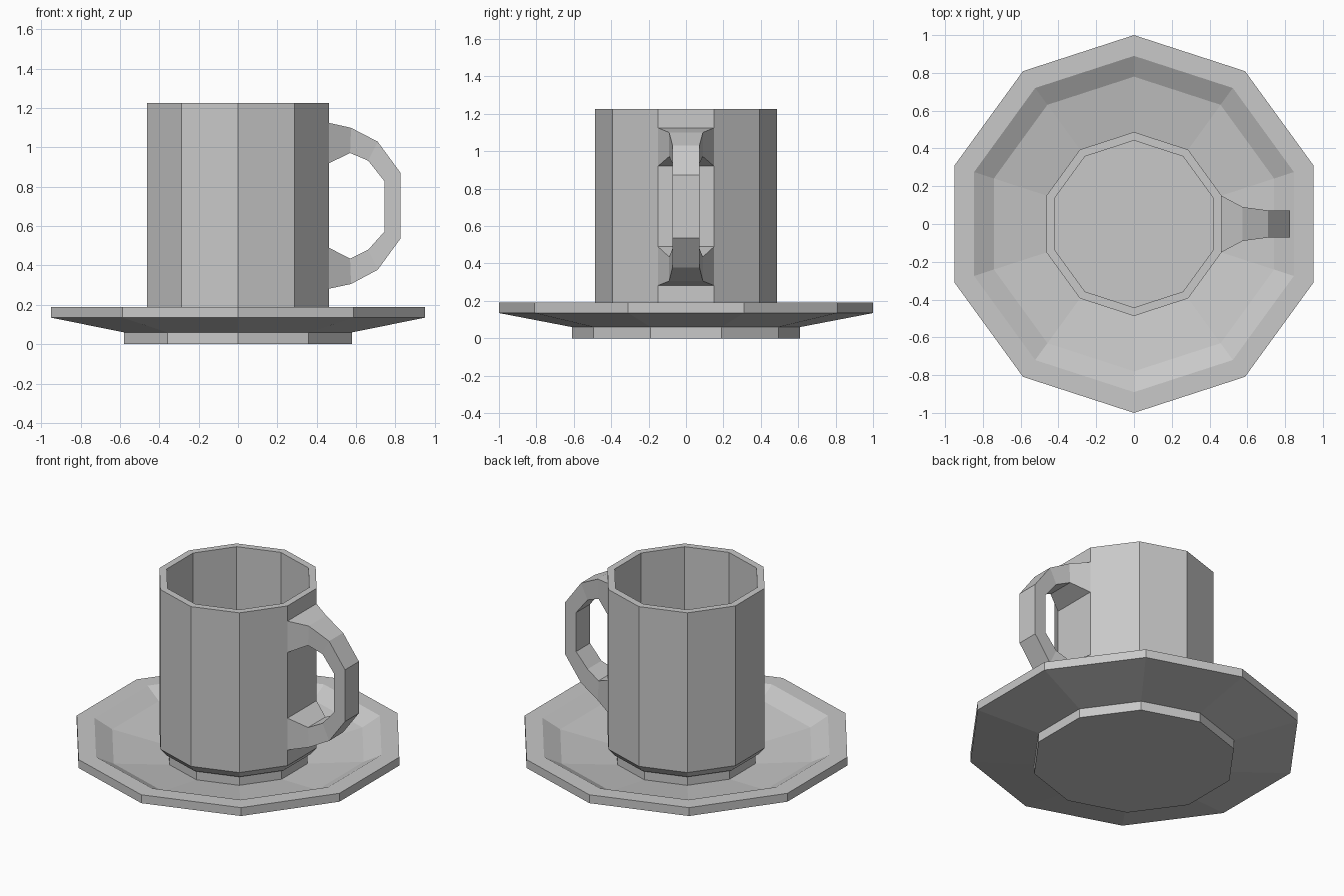
import bpy
import bmesh
from math import cos, sin, pi

SIDES = 10

cube = bpy.data.objects.get("Cube")
if cube:
    bpy.data.objects.remove(cube, do_unlink=True)

# One plain ceramic colour
COLOUR = (0.58, 0.58, 0.58, 1)
ceramic = bpy.data.materials.new("grey ceramic")
ceramic.use_nodes = True
ceramic.diffuse_color = COLOUR
ceramic.node_tree.nodes["Principled BSDF"].inputs["Base Color"].default_value = COLOUR


def finish(name, bm):
    """Turn a bmesh into a flat-shaded object."""
    bmesh.ops.recalc_face_normals(bm, faces=bm.faces)
    mesh = bpy.data.meshes.new(name)
    bm.to_mesh(mesh)
    bm.free()
    mesh.materials.append(ceramic)
    obj = bpy.data.objects.new(name, mesh)
    bpy.context.collection.objects.link(obj)
    return obj


def bridge(bm, rings):
    """Join successive closed rings of vertices with quads."""
    for a, b in zip(rings, rings[1:]):
        n = len(a)
        for i in range(n):
            j = (i + 1) % n
            bm.faces.new((a[i], a[j], b[j], b[i]))


def lathe(name, profile):
    """Revolve (radius, height) points, with a corner facing the front."""
    bm = bmesh.new()
    angles = [2 * pi * i / SIDES - pi / 2 for i in range(SIDES)]
    rings = [[bm.verts.new((r * cos(a), r * sin(a), z)) for a in angles]
             for r, z in profile]
    bridge(bm, rings)
    bm.faces.new(rings[0])
    bm.faces.new(rings[-1])
    return finish(name, bm)


# Saucer: foot, sloped underside, flat rim and dished top
lathe("saucer", [(0.61, 0), (0.61, 0.06), (1, 0.135), (1, 0.19),
                 (0.89, 0.19), (0.78, 0.13), (0.43, 0.07)])

# Cup: narrow foot, chamfered base, straight wall and hollow inside
lathe("cup", [(0.43, 0.066), (0.43, 0.125), (0.45, 0.135), (0.487, 0.18),
              (0.487, 1.225), (0.442, 1.225), (0.442, 0.19)])

# Handle: sections of (outer x, outer z, inner x, inner z, half width)
sections = [
    (0.463, 1.125, 0.463, 0.92, 0.15),
    (0.575, 1.10, 0.57, 0.972, 0.09),
    (0.71, 1.03, 0.662, 0.933, 0.072),
    (0.825, 0.873, 0.745, 0.828, 0.072),
    (0.825, 0.535, 0.745, 0.573, 0.072),
    (0.71, 0.378, 0.662, 0.48, 0.072),
    (0.575, 0.306, 0.57, 0.435, 0.09),
    (0.463, 0.282, 0.463, 0.49, 0.15),
]
bm = bmesh.new()
rings = []
for ox, oz, ix, iz, w in sections:
    corners = [(ox, -w, oz), (ox, w, oz), (ix, w, iz), (ix, -w, iz)]
    rings.append([bm.verts.new(c) for c in corners])
bridge(bm, rings)
finish("handle", bm)
